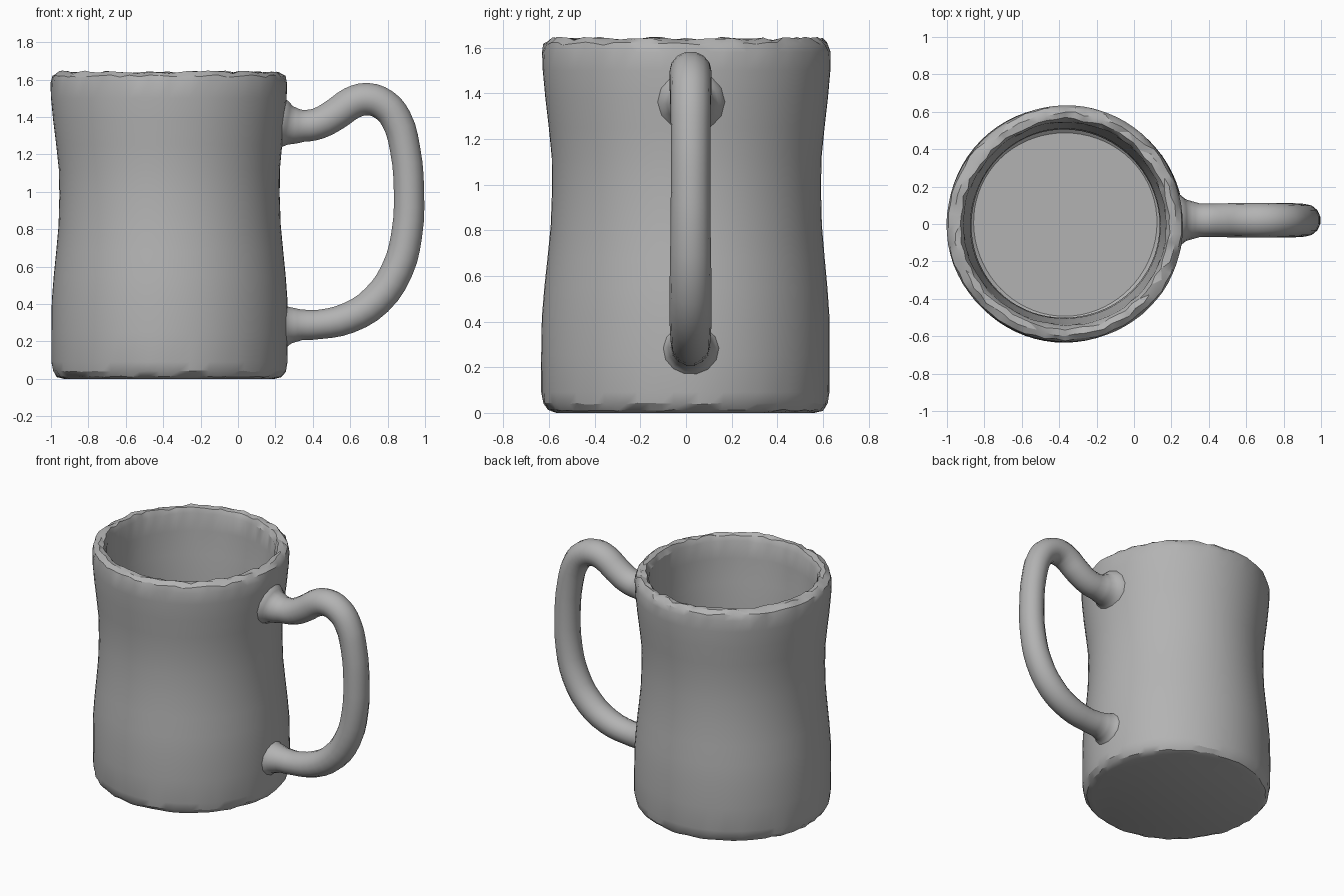
import bpy, bmesh, math, random
from mathutils import Vector

random.seed(4)
if "Cube" in bpy.data.objects:
    bpy.data.objects.remove(bpy.data.objects["Cube"], do_unlink=True)

CENTRE_X = -0.368
SEGMENTS = 72

clay = bpy.data.materials.new("grey clay")
clay.use_nodes = True
clay.diffuse_color = (0.45, 0.45, 0.45, 1)
clay.node_tree.nodes["Principled BSDF"].inputs["Base Color"].default_value = (0.45, 0.45, 0.45, 1)


def finish(obj, degrees):
    """Give the part its colour and smooth shading with sharp creases."""
    obj.data.materials.clear()
    obj.data.materials.append(clay)
    bpy.ops.object.select_all(action="DESELECT")
    obj.select_set(True)
    bpy.context.view_layer.objects.active = obj
    bpy.ops.object.shade_smooth_by_angle(angle=math.radians(degrees))


# Mug body profile: radius, height, hand-made unevenness
profile = [
    (0.565, 0.0, 0), (0.60, 0.012, 0.004), (0.622, 0.04, 0.004), (0.631, 0.09, 0.001),
    (0.632, 0.25, 0), (0.630, 0.42, 0), (0.620, 0.55, 0), (0.607, 0.68, 0),
    (0.594, 0.82, 0), (0.589, 0.98, 0), (0.591, 1.12, 0), (0.604, 1.25, 0),
    (0.619, 1.38, 0), (0.630, 1.50, 0), (0.632, 1.58, 0.001), (0.622, 1.618, 0.007),
    (0.592, 1.639, 0.009), (0.560, 1.636, 0.009), (0.542, 1.60, 0.004),
    (0.538, 1.48, 0), (0.524, 1.32, 0), (0.508, 1.15, 0), (0.503, 0.95, 0),
    (0.510, 0.75, 0), (0.526, 0.50, 0), (0.530, 0.22, 0), (0.515, 0.12, 0),
    (0.49, 0.10, 0),
]
bm = bmesh.new()
rings = []
for r, z, rough in profile:
    ring = []
    for i in range(SEGMENTS):
        a = math.tau * i / SEGMENTS
        rr = r + 0.003 * math.sin(3 * a + 2.5 * z) + random.uniform(-rough, rough)
        zz = max(0, z + random.uniform(-rough, rough))
        ring.append(bm.verts.new((CENTRE_X + rr * math.cos(a), rr * math.sin(a), zz)))
    rings.append(ring)
for low, high in zip(rings, rings[1:]):
    for i in range(SEGMENTS):
        j = (i + 1) % SEGMENTS
        bm.faces.new((low[i], low[j], high[j], high[i]))
bm.faces.new(rings[0][::-1])     # underside
bm.faces.new(rings[-1])          # inside floor
# Irregular facets along the rim
rim = [f for f in bm.faces if len(f.verts) == 4 and f.calc_center_median().z > 1.59]
bmesh.ops.triangulate(bm, faces=rim)
bmesh.ops.recalc_face_normals(bm, faces=bm.faces[:])
mesh = bpy.data.meshes.new("mug_body")
bm.to_mesh(mesh)
bm.free()
body = bpy.data.objects.new("mug_body", mesh)
bpy.context.collection.objects.link(body)
finish(body, 28)

# Handle: x, z and thickness along its centre line, flared where it meets the wall
path = [
    (0.195, 1.365, 0.155), (0.235, 1.362, 0.140), (0.28, 1.355, 0.106), (0.35, 1.352, 0.087),
    (0.43, 1.365, 0.086), (0.53, 1.42, 0.088), (0.61, 1.475, 0.089),
    (0.69, 1.495, 0.089), (0.78, 1.465, 0.087), (0.845, 1.39, 0.085),
    (0.893, 1.23, 0.083), (0.914, 1.00, 0.083), (0.902, 0.77, 0.085),
    (0.85, 0.58, 0.088), (0.74, 0.42, 0.089), (0.59, 0.325, 0.085),
    (0.43, 0.29, 0.080), (0.34, 0.288, 0.084), (0.28, 0.286, 0.100),
    (0.24, 0.283, 0.125), (0.20, 0.28, 0.140),
]
curve = bpy.data.curves.new("handle", "CURVE")
curve.dimensions = "3D"
curve.bevel_depth = 1.0
curve.bevel_resolution = 5
curve.resolution_u = 3
curve.use_fill_caps = True
spline = curve.splines.new("BEZIER")
spline.bezier_points.add(len(path) - 1)
for point, (x, z, radius) in zip(spline.bezier_points, path):
    point.co = Vector((x, 0, z))
    point.radius = radius
    point.handle_left_type = point.handle_right_type = "AUTO"
handle = bpy.data.objects.new("handle", curve)
bpy.context.collection.objects.link(handle)
handle.location.y = 0.02
handle.scale.y = 1.04
bpy.ops.object.select_all(action="DESELECT")
handle.select_set(True)
bpy.context.view_layer.objects.active = handle
bpy.ops.object.convert(target="MESH")
handle = bpy.context.view_layer.objects.active
bpy.ops.object.transform_apply(location=True, rotation=False, scale=True)
finish(handle, 50)
